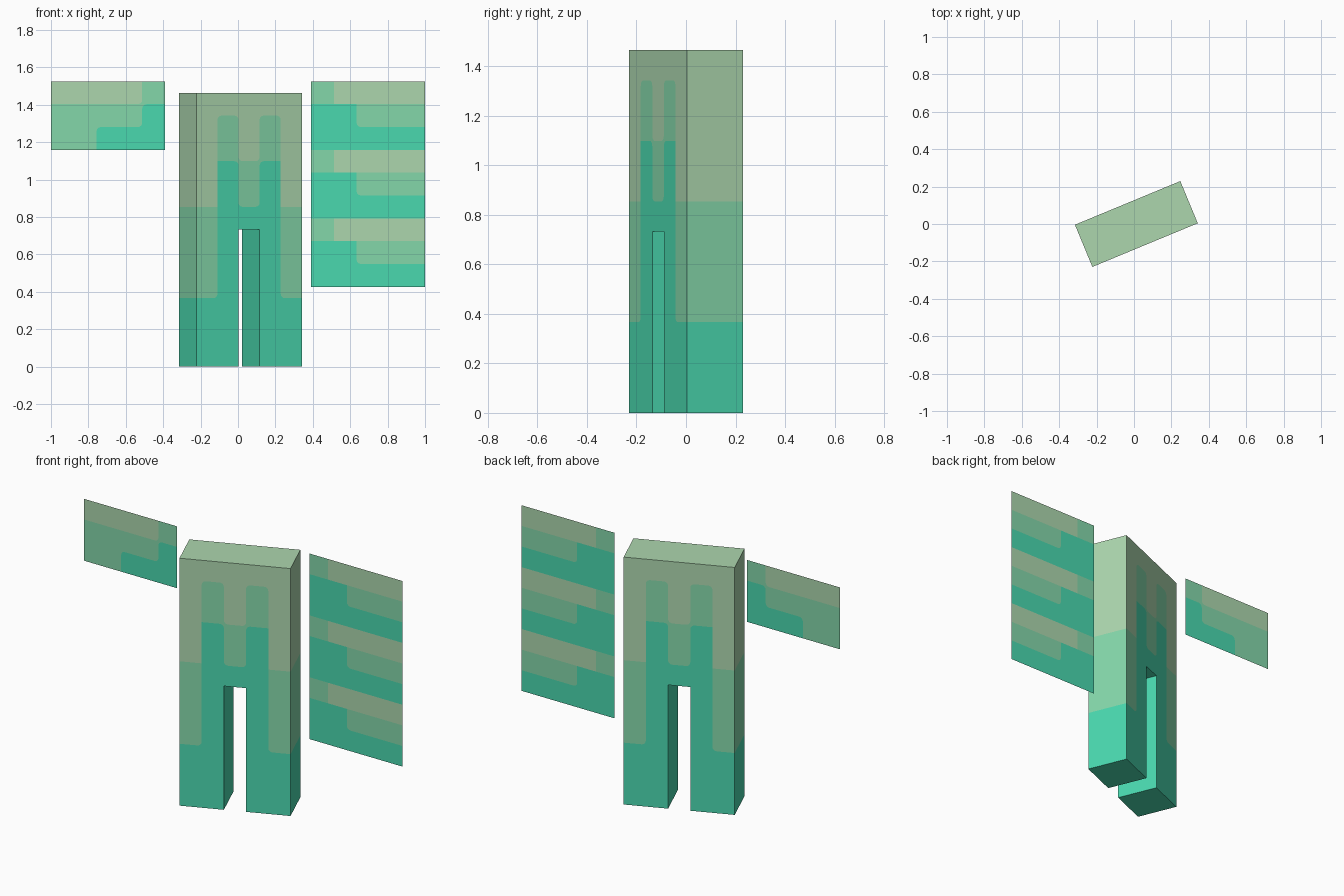
import bpy, bmesh, math
from mathutils import Vector, Matrix

if "Cube" in bpy.data.objects:
    bpy.data.objects.remove(bpy.data.objects["Cube"])

U = 0.061          # one modelling unit
STEP = 2           # tile size in units
R = 0.38           # rounding of colour corners, in units


def lin(v):
    v /= 255
    return v / 12.92 if v <= 0.04045 else ((v + 0.055) / 1.055) ** 2.4


def material(name, rgb):
    m = bpy.data.materials.new(name)
    m.diffuse_color = (*[lin(c) for c in rgb], 1)
    m.use_nodes = True
    m.node_tree.nodes["Principled BSDF"].inputs["Base Color"].default_value = m.diffuse_color
    return m


MATS = [material("pale sage", (172, 214, 174)),
        material("soft green", (132, 215, 170)),
        material("teal green", (74, 216, 175))]
KEY = "LMT"


def tiles(bm, rows, origin, u, v):
    """Lay coloured tiles from the top left corner; '.' leaves a hole."""
    origin, u, v = Vector(origin), Vector(u), Vector(v)

    def at(c, r):
        ok = 0 <= r < len(rows) and 0 <= c < len(rows[0])
        return rows[r][c] if ok else "."

    def face(pts, colour):
        f = bm.faces.new([bm.verts.new((origin + u * p.x - v * p.y) * U) for p in pts])
        f.material_index = KEY.index(colour)

    ring = [(0, 0), (0, 1), (1, 1), (1, 0)]
    for r in range(len(rows)):
        for c in range(len(rows[0])):
            me = at(c, r)
            if me == ".":
                continue
            corners = [Vector(((c + i) * STEP, (r + j) * STEP)) for i, j in ring]
            outline = []
            for k, (i, j) in enumerate(ring):
                p = corners[k]
                side, updown = at(c + 2 * i - 1, r), at(c, r + 2 * j - 1)
                if side != updown or side in (me, "."):
                    outline.append(p)
                    continue
                # round this corner off and give it to the neighbouring colour
                a = (corners[k - 1] - p).normalized()
                b = (corners[(k + 1) % 4] - p).normalized()
                arc = [p + R * (a + b) - R * (b * math.cos(t) + a * math.sin(t))
                       for t in (n * math.pi / 8 for n in range(5))]
                outline += arc
                face([p] + arc[::-1], side)
            face(outline, me)


def finish(bm, name, matrix):
    bmesh.ops.remove_doubles(bm, verts=bm.verts, dist=1e-5)
    me = bpy.data.meshes.new(name)
    bm.to_mesh(me)
    bm.free()
    for m in MATS:
        me.materials.append(m)
    ob = bpy.data.objects.new(name, me)
    bpy.context.collection.objects.link(ob)
    ob.matrix_world = matrix


X, Y, Z = Vector((1, 0, 0)), Vector((0, 1, 0)), Vector((0, 0, 1))

# Forked slab body, turned about the vertical
front = (["LLLLL"] + ["LMLML"] * 2 + ["LTMTL"] * 2 + ["MTTTM"]
         + ["MT.TM"] * 3 + ["TT.TT"] * 3)
side = ["LL"] * 5 + ["MM"] * 4 + ["TT"] * 3
bm = bmesh.new()
tiles(bm, front, (-5, -2, 24), X, Z)
tiles(bm, front, (5, 2, 24), -X, Z)
tiles(bm, side, (5, -2, 24), Y, Z)
tiles(bm, side, (-5, 2, 24), -Y, Z)
tiles(bm, ["LLLLL"] * 2, (-5, 2, 24), X, Y)
tiles(bm, ["TT.TT"] * 2, (-5, -2, 0), X, -Y)        # feet undersides
tiles(bm, ["T"] * 2, (-1, -2, 12), X, -Y)           # top of the gap
tiles(bm, ["TT"] * 6, (-1, -2, 12), Y, Z)           # inner leg sides
tiles(bm, ["TT"] * 6, (1, 2, 12), -Y, Z)
finish(bm, "forked_body",
       Matrix.Translation((0.0125, 0, 0)) @ Matrix.Rotation(math.radians(22.5), 4, "Z"))

# Flat side panels
for name, rows, x, y in (
        ("small_panel", ["LLLLM", "MMMMT", "MMTTT"], -1.0, -0.013),
        ("large_panel", ["MLLLL", "TTMMM", "TTTTT"] * 3, 0.39, 0.112)):
    bm = bmesh.new()
    tiles(bm, rows, (0, 0, 25), X, Z)
    finish(bm, name, Matrix.Translation((x, y, 0)))
